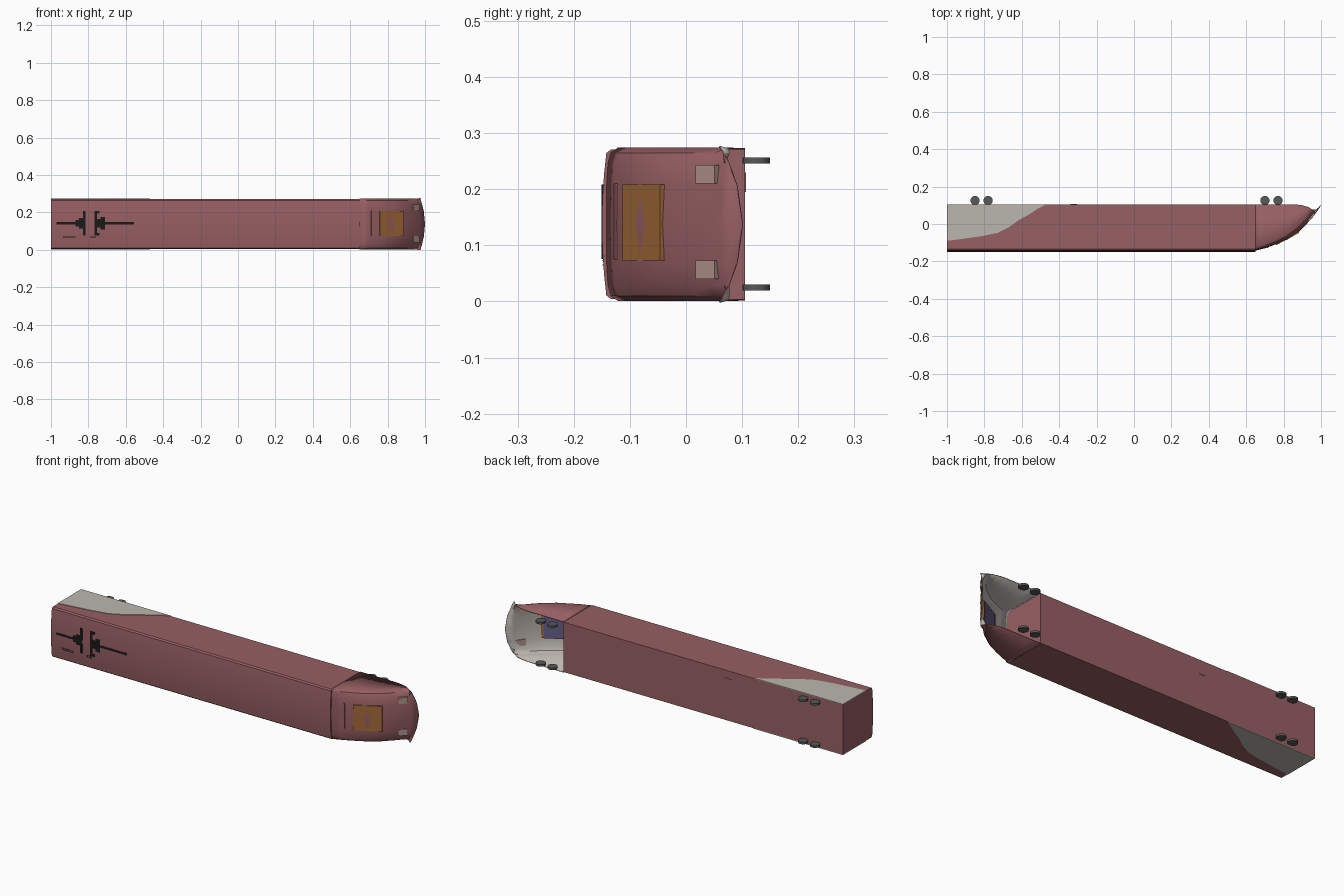
import bpy, bmesh
from mathutils import Vector

if "Cube" in bpy.data.objects:
    bpy.data.objects.remove(bpy.data.objects["Cube"])

ZC = 0.1375  # mid plane of the carriage, which lies on its side


def material(name, r, g, b):
    m = bpy.data.materials.new(name)
    m.diffuse_color = (r, g, b, 1)
    m.use_nodes = True
    m.node_tree.nodes["Principled BSDF"].inputs["Base Color"].default_value = m.diffuse_color
    return m


RED = material("red_paint", 0.31, 0.115, 0.125)
PALE = material("pale_grey", 0.50, 0.47, 0.43)
ORANGE = material("orange_glass", 0.36, 0.14, 0.04)
PURPLE = material("purple_back", 0.13, 0.11, 0.25)
BLACK = material("black", 0.01, 0.01, 0.01)
DARK = material("wheel_grey", 0.10, 0.10, 0.095)
LAMP = material("lamp", 0.45, 0.30, 0.26)


def mesh_object(name, verts, faces, *mats):
    me = bpy.data.meshes.new(name)
    me.from_pydata(verts, [], faces)
    bm = bmesh.new()
    bm.from_mesh(me)
    bmesh.ops.recalc_face_normals(bm, faces=bm.faces)
    bm.to_mesh(me)
    bm.free()
    ob = bpy.data.objects.new(name, me)
    bpy.context.collection.objects.link(ob)
    for m in mats:
        me.materials.append(m)
    return ob


def prism(name, lower, upper, mat):
    """Solid between two matching outlines."""
    n = len(lower)
    faces = [tuple(range(n)), tuple(range(n, 2 * n))]
    faces += [(i, (i + 1) % n, n + (i + 1) % n, n + i) for i in range(n)]
    return mesh_object(name, lower + upper, faces, mat)


def box(name, x0, x1, y0, y1, z0, z1, mat):
    low = [(x0, y0, z0), (x1, y0, z0), (x1, y1, z0), (x0, y1, z0)]
    return prism(name, low, [(x, y, z1) for x, y, _ in low], mat)


def slab(name, a, b, z0, z1, out, depth, mat):
    """Tilted plate along the nose slope from a to b (x, y)."""
    a, b = Vector(a), Vector(b)
    d = (b - a).normalized()
    n = Vector((d.y, -d.x))
    ring = [a + n * out, b + n * out, b - n * depth, a - n * depth]
    return prism(name, [(p.x, p.y, z0) for p in ring],
                 [(p.x, p.y, z1) for p in ring], mat)


# carriage body, with a gently arched roof facing -y
half = [(0.133, 0.105), (0.133, -0.134), (0.127, -0.142), (0.09, -0.146), (0.045, -0.149)]
section = half + [(0, -0.15)] + [(-z, y) for z, y in reversed(half)]
body = prism("carriage_body", [(-1, y, ZC + z) for z, y in section],
             [(0.65, y, ZC + z) for z, y in section], RED)

# hollow nose: centre profile (x, y) with lower limit of each side wall
stations = [(0.65, -0.142, 0.105), (0.70, -0.130, 0.105), (0.76, -0.108, 0.105),
            (0.82, -0.083, 0.105), (0.88, -0.043, 0.105), (0.92, -0.003, 0.10),
            (0.955, 0.035, 0.09), (0.975, 0.062, 0.075), (1.0, 0.10, 0.06)]
across = [(0, 0, 0), (0.5, 0.004, 0.001), (0.8, 0.009, 0.006),
          (0.93, 0.014, 0.016), (1.0, 0.019, 0.042)]
verts, faces = [], []
for i, (x, y, low) in enumerate(stations):
    row = []
    t = min(1, i / 4)
    for u, dx, dy in across:
        if i == len(stations) - 1:
            row.append((x - 0.026 * u * u, y - 0.04 * u * u, 0.137 * u))
        else:
            row.append((x - dx * t, min(y + dy * (0.5 + t / 2), low), 0.137 * u))
    lx = x - (0.027 if i == len(stations) - 1 else 0.02 * t)
    row.append((lx, low, 0.136))
    full = [(a, b, -c) for a, b, c in reversed(row[1:])] + row
    verts += [(a, b, ZC + c) for a, b, c in full]
w = 2 * len(across) + 1
for i in range(len(stations) - 1):
    for j in range(w - 1):
        k = i * w + j
        faces.append((k, k + w, k + w + 1, k + 1))
nose = mesh_object("nose_shell", verts, faces, RED, PALE)
# outer faces must point away from the cab, pale lining inside
me = nose.data
mid = me.polygons[w // 2]
if mid.normal.y > 0:
    me.flip_normals()
sol = nose.modifiers.new("lining", 'SOLIDIFY')
sol.thickness = 0.003
sol.offset = -1
sol.material_offset = 1

# windscreen with dark backing
slab("windscreen", (0.758, -0.110), (0.882, -0.043), 0.073, 0.208, 0.004, 0.014, ORANGE)
slab("windscreen_backing", (0.768, -0.105), (0.872, -0.049), 0.076, 0.205, -0.013, 0.017, PURPLE)
slab("brow_strip", (0.712, -0.127), (0.718, -0.125), 0.075, 0.21, 0.002, 0.004, RED)

# headlights
for z0 in (0.040, 0.210):
    slab("headlight", (0.935, 0.019), (0.967, 0.053), z0, z0 + 0.033, 0.003, 0.008, LAMP)

# pale rear side panels
outline = [(-1, 0.105), (-0.47, 0.105), (-0.51, 0.085), (-0.56, 0.052), (-0.62, 0.018),
           (-0.67, -0.018), (-0.73, -0.048), (-0.82, -0.066), (-0.92, -0.080), (-1, -0.09)]
for z0, z1 in ((0.002, 0.006), (0.269, 0.273)):
    prism("rear_side_panel", [(x, y, z0) for x, y in outline],
          [(x, y, z1) for x, y in outline], PALE)

# black roof gear: x range and half height about the centre line
for x0, x1, h in [(-0.97, -0.87, 0.006), (-0.87, -0.85, 0.017), (-0.85, -0.828, 0.027),
                  (-0.828, -0.815, 0.066), (-0.768, -0.755, 0.066), (-0.755, -0.735, 0.022),
                  (-0.735, -0.71, 0.034), (-0.71, -0.555, 0.006)]:
    box("roof_gear", x0, x1, -0.1505, -0.143, 0.142 - h, 0.142 + h, BLACK)
for z0 in (0.076, 0.194):
    box("roof_gear_arm", -0.755, -0.74, -0.1505, -0.143, z0, z0 + 0.014, BLACK)
for x0, x1 in ((-0.935, -0.87), (-0.79, -0.76)):
    for z0 in (0.064, 0.072):
        box("roof_vent_line", x0, x1, -0.149, -0.143, z0, z0 + 0.002, BLACK)

# underside hatch
box("underside_hatch", -0.34, -0.305, 0.10, 0.107, 0.195, 0.23, RED)

# wheels: two axle pairs per end, axis along z
for x in (-0.85, -0.78, 0.70, 0.77):
    for z in (0.025, 0.251):
        bpy.ops.mesh.primitive_cylinder_add(vertices=24, radius=0.0245, depth=0.011,
                                            location=(x, 0.1255, z))
        wheel = bpy.context.object
        wheel.name = "wheel"
        wheel.data.materials.append(DARK)

# smooth shading with crisp edges
bpy.ops.object.select_all(action='DESELECT')
for ob in bpy.context.scene.objects:
    if ob.name.startswith(("nose", "wheel", "carriage")):
        ob.select_set(True)
        bpy.context.view_layer.objects.active = ob
bpy.ops.object.shade_smooth_by_angle(angle=0.6)
